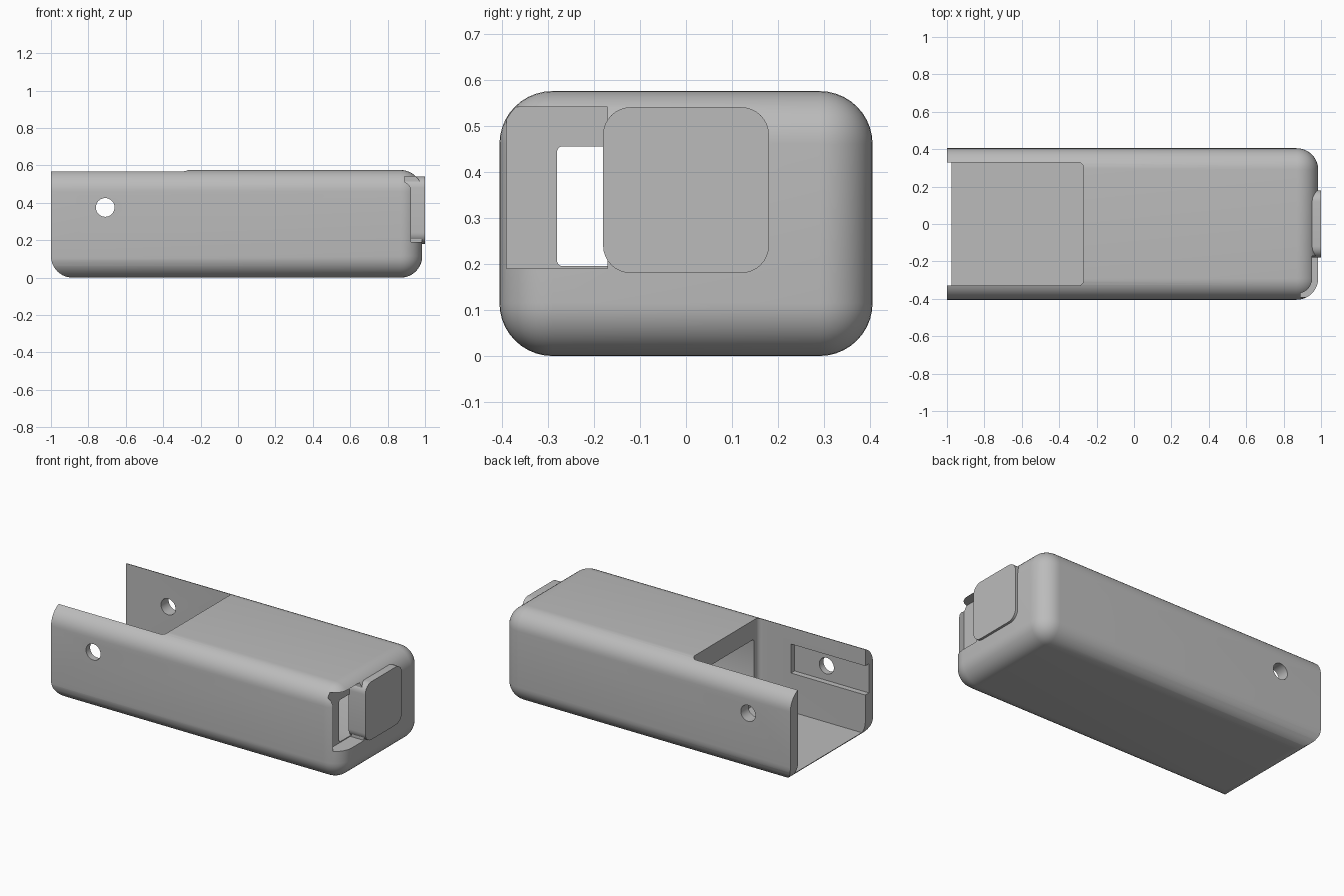
import bpy, bmesh, math
from mathutils import Matrix

cube = bpy.data.objects.get("Cube")
if cube:
    bpy.data.objects.remove(cube, do_unlink=True)

grey = bpy.data.materials.new("plain grey")
grey.use_nodes = True
colour = (0.5, 0.5, 0.5, 1)
grey.diffuse_color = colour
grey.node_tree.nodes["Principled BSDF"].inputs["Base Color"].default_value = colour


def add_object(name, bm):
    mesh = bpy.data.meshes.new(name)
    bmesh.ops.recalc_face_normals(bm, faces=bm.faces)
    bm.to_mesh(mesh)
    bm.free()
    mesh.materials.append(grey)
    obj = bpy.data.objects.new(name, mesh)
    bpy.context.collection.objects.link(obj)
    return obj


def box(name, low, high, radius=0, segments=6, rounded=lambda a, b: True):
    """Box between two corners; rounds the edges chosen by the rule."""
    bm = bmesh.new()
    bmesh.ops.create_cube(bm, size=1)
    for v in bm.verts:
        v.co = [h if c > 0 else l for c, l, h in zip(v.co, low, high)]
    if radius:
        edges = [e for e in bm.edges if rounded(e.verts[0].co, e.verts[1].co)]
        bmesh.ops.bevel(bm, geom=edges, offset=radius, segments=segments,
                        profile=0.5, affect='EDGES', clamp_overlap=True)
    return add_object(name, bm)


def along(axis):
    return lambda a, b: abs(a[axis] - b[axis]) > 1e-4


def combine(target, tool, operation='DIFFERENCE'):
    """Apply a boolean and discard the tool."""
    tool.hide_render = True
    mod = target.modifiers.new("cut", 'BOOLEAN')
    mod.operation = operation
    mod.solver = 'EXACT'
    mod.object = tool
    bpy.context.view_layer.objects.active = target
    bpy.ops.object.modifier_apply(modifier=mod.name)
    bpy.data.objects.remove(tool, do_unlink=True)


# Rounded case, trimmed square at the open end with a rounded lower lip
case = box("case", (-1.3, -0.405, 0), (0.985, 0.405, 0.575), 0.115, 10)
trim = box("trim", (-1, -1, 0), (2, 1, 1), 0.115, 10,
           lambda a, b: max(a.x, b.x) < 0 and max(a.z, b.z) < 0.5)
combine(case, trim, 'INTERSECT')

# Open bay at one end
combine(case, box("bay", (-1.4, -0.33, 0.045), (-0.27, 0.33, 1), 0.03, 5,
                  lambda a, b: min(a.x, b.x) > -1 and abs(a.z - b.z) > 0.1))

# Bore joining the bay to the end slot
combine(case, box("bore", (-0.4, -0.28, 0.195), (0.9, 0.28, 0.455), 0.012, 4, along(0)))

# Slot cut into the closed end beside the button
combine(case, box("slot", (0.89, -0.39, 0.19), (1.2, -0.17, 0.54)))

# Recess on the inside of the front wall
combine(case, box("recess", (-1.1, -0.365, 0.285), (-0.49, -0.3, 0.465)))

# Round pin hole through both walls
bm = bmesh.new()
bmesh.ops.create_cone(bm, cap_ends=True, segments=40, radius1=0.05, radius2=0.05, depth=2,
                      matrix=Matrix.Translation((-0.71, 0, 0.375))
                      @ Matrix.Rotation(math.pi / 2, 4, 'X'))
combine(case, add_object("pin_hole", bm))

# Raised sliding button
button = box("button", (0.885, -0.18, 0.18), (1, 0.18, 0.54), 0.06, 8, along(0))

for obj in (case, button):
    bpy.ops.object.select_all(action='DESELECT')
    obj.select_set(True)
    bpy.context.view_layer.objects.active = obj
    bpy.ops.object.shade_smooth_by_angle(angle=math.radians(30))
